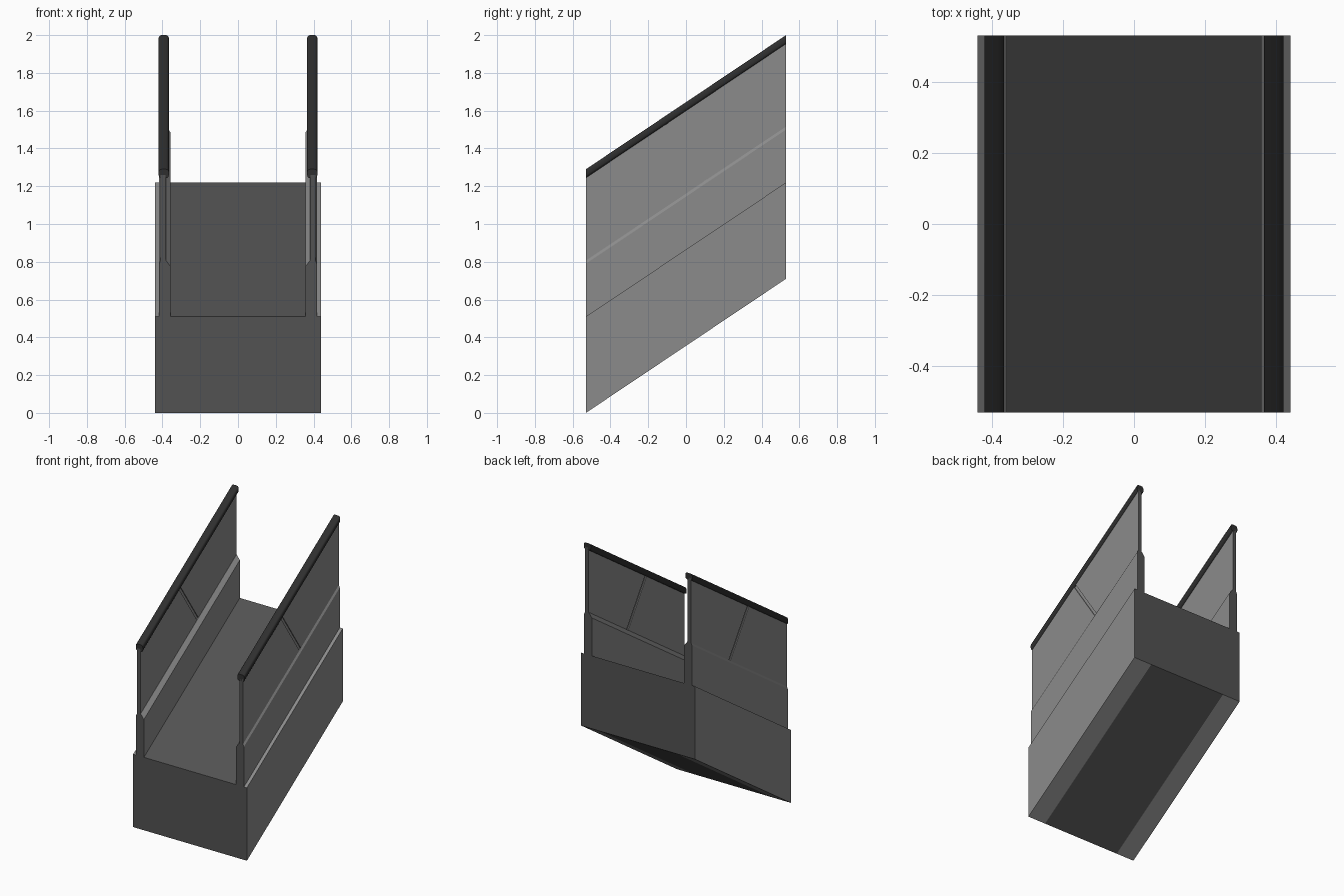
import bpy, bmesh, math

if "Cube" in bpy.data.objects:
    bpy.data.objects.remove(bpy.data.objects["Cube"])

L = 0.53              # half length
RISE = 0.71           # height gained from front to back
S = RISE / (2 * L)    # slope


def material(name, v):
    m = bpy.data.materials.new(name)
    m.diffuse_color = (v, v, v, 1)
    m.use_nodes = True
    m.node_tree.nodes["Principled BSDF"].inputs["Base Color"].default_value = m.diffuse_color
    return m


PANEL = material("light grey panel", 0.26)
DARK = material("dark grey tread", 0.085)
RUBBER = material("black rubber", 0.028)


def build(name, front, back, mats, rule=None):
    """Loft two matching outlines into a closed prism; rule picks the colour."""
    bm = bmesh.new()
    a = [bm.verts.new(p) for p in front]
    b = [bm.verts.new(p) for p in back]
    bm.faces.new(a)
    bm.faces.new(b[::-1])
    n = len(a)
    for i in range(n):
        bm.faces.new((a[i], b[i], b[(i + 1) % n], a[(i + 1) % n]))
    bmesh.ops.recalc_face_normals(bm, faces=bm.faces)
    if rule:
        for f in bm.faces:
            f.material_index = rule(f.normal, f.calc_center_median())
    me = bpy.data.meshes.new(name)
    bm.to_mesh(me)
    bm.free()
    for m in mats:
        me.materials.append(m)
    ob = bpy.data.objects.new(name, me)
    bpy.context.collection.objects.link(ob)
    return ob


def incline(name, profile, mats, rule=None):
    """Sweep an x-z profile up the slope, keeping vertical ends."""
    return build(name, [(x, -L, z) for x, z in profile],
                 [(x, L, z + RISE) for x, z in profile], mats, rule)


def slab(name, outline, x0, x1, rule=None):
    """Extrude a y-z outline across x."""
    return build(name, [(x0, y, z) for y, z in outline],
                 [(x1, y, z) for y, z in outline], [PANEL, DARK], rule)


def ends_dark(n, c):
    return int(abs(n.y) > 0.9)


# truss body: dark ends, dark floor and dark strip underneath
def body_rule(n, c):
    floor = n.z > 0.5 and abs(c.x) < 0.3
    belly = n.z < -0.5 and abs(c.x) < 0.2
    return int(abs(n.y) > 0.9 or floor or belly)


incline("truss_body", [(-0.44, 0), (-0.30, 0), (0.30, 0), (0.44, 0), (0.44, 0.51),
                       (0.36, 0.51), (-0.36, 0.51), (-0.44, 0.51)],
        [PANEL, DARK], body_rule)


def line(y, z0):
    """Point on a sloped line that has height z0 at the front."""
    return (y, z0 + (y + L) * S)


# balustrades on both sides
G = 0.008   # half width of panel joint along y
for s, side in ((-1, "left"), (1, "right")):
    # skirt with chamfered top
    incline(f"{side}_skirt", [(s * x, z) for x, z in
            [(0.357, 0.505), (0.417, 0.505), (0.417, 0.79), (0.408, 0.808),
             (0.382, 0.808), (0.357, 0.775)]], [PANEL, DARK], ends_dark)
    # two upright panels meeting at a joint square to the slope
    lo, hi = 0.80, 1.26
    yb, yt = 0.105, -0.11
    x0, x1 = s * 0.383, s * 0.409
    slab(f"{side}_front_panel", [line(-L, lo), line(yb - G, lo), line(yt - G, hi), line(-L, hi)],
         x0, x1, ends_dark)
    slab(f"{side}_back_panel", [line(yb + G, lo), line(L, lo), line(L, hi), line(yt + G, hi)],
         x0, x1, ends_dark)
    slab(f"{side}_joint", [line(yb - G, lo), line(yb + G, lo), line(yt + G, hi), line(yt - G, hi)],
         s * 0.389, s * 0.403)
    # handrail with rounded edges
    cx, hw, zb, zt, r = s * 0.393, 0.027, 1.243, 1.29, 0.015
    prof = []
    for qx, qz, a0 in ((1, 1, 0), (-1, 1, 90), (-1, -1, 180), (1, -1, 270)):
        for k in range(4):
            a = math.radians(a0 + 30 * k)
            ez = zt - r if qz > 0 else zb + r
            prof.append((cx + qx * (hw - r) + r * math.cos(a), ez + r * math.sin(a)))
    rail = incline(f"{side}_handrail", prof, [RUBBER])
    bpy.context.view_layer.objects.active = rail
    bpy.ops.object.select_all(action='DESELECT')
    rail.select_set(True)
    bpy.ops.object.shade_smooth_by_angle(angle=math.radians(40))
